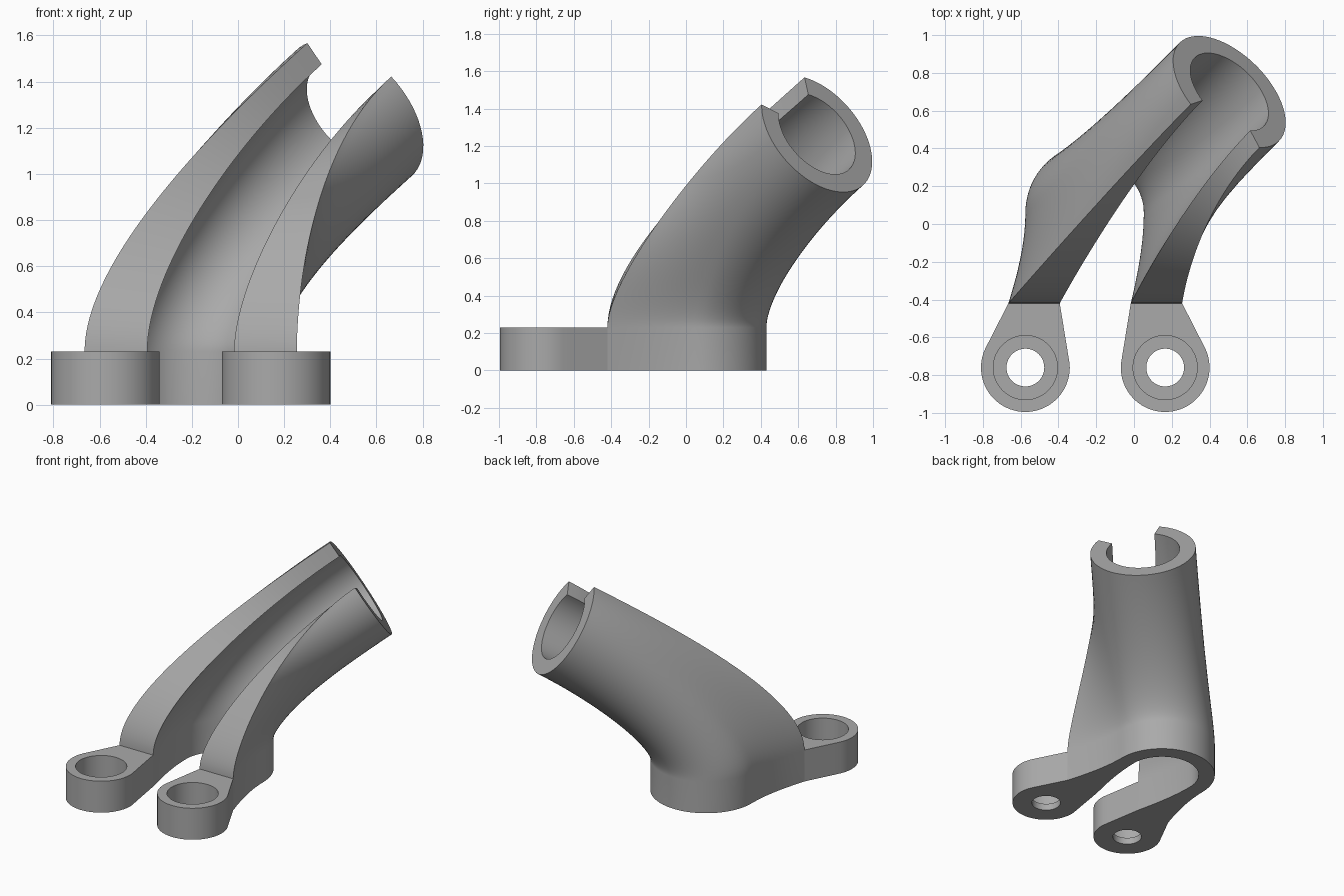
import bpy, bmesh, math
from mathutils import Vector

if "Cube" in bpy.data.objects:
    bpy.data.objects.remove(bpy.data.objects["Cube"])

CX, BACK_Y = -0.205, 0.06        # centre of the base arc
BASE_H, CUT_Y = 0.23, -0.42      # base height, front plane of the slotted body
R_OUT, R_IN = 0.37, 0.257
HALF = math.radians(142.2)       # half sweep of the open tube section

# Frame of the tilted tube end: centre, across the slot, away from the slot
END = Vector((0.505, 0.70, 1.266))
AXIS = Vector((0.593, 0.602, 0.536)).normalized()
E1 = Vector((0.802, -0.505, -0.319))
E1 = (E1 - AXIS * E1.dot(AXIS)).normalized()
E2 = AXIS.cross(E1)

grey = bpy.data.materials.new("plain_grey")
grey.diffuse_color = (0.4, 0.4, 0.4, 1)
grey.use_nodes = True
grey.node_tree.nodes["Principled BSDF"].inputs["Base Color"].default_value = grey.diffuse_color


def bezier(p, t):
    s = 1 - t
    return p[0] * s**3 + p[1] * 3 * s * s * t + p[2] * 3 * s * t * t + p[3] * t**3


def skin(name, rings, closed):
    """Skin quads between rings of points; close into a loop or cap the ends."""
    bm = bmesh.new()
    vs = [[bm.verts.new(p) for p in ring] for ring in rings]
    n = len(vs[0])
    pairs = list(zip(vs, vs[1:])) + ([(vs[-1], vs[0])] if closed else [])
    for a, b in pairs:
        for i in range(n):
            j = (i + 1) % n
            bm.faces.new((a[i], a[j], b[j], b[i]))
    if not closed:               # C-shaped caps as strips from outer to inner wall
        for r in (vs[0], vs[-1]):
            for i in range(n // 2 - 1):
                bm.faces.new((r[i], r[i + 1], r[n - 2 - i], r[n - 1 - i]))
    bmesh.ops.recalc_face_normals(bm, faces=bm.faces)
    me = bpy.data.meshes.new(name)
    bm.to_mesh(me)
    bm.free()
    me.materials.append(grey)
    ob = bpy.data.objects.new(name, me)
    bpy.context.collection.objects.link(ob)
    bpy.ops.object.select_all(action='DESELECT')
    ob.select_set(True)
    bpy.context.view_layer.objects.active = ob
    bpy.ops.object.shade_smooth_by_angle(angle=math.radians(30))
    return ob


def base_point(a, radius, front_x):
    """Base outline: round at the back, then arms running to the front plane."""
    side, b = (1 if a >= 0 else -1), abs(a)
    if b <= math.pi / 2:
        x, y = radius * math.sin(b), BACK_Y + radius * math.cos(b)
    else:
        t = (b - math.pi / 2) / (HALF - math.pi / 2)
        slope = (front_x - radius) * 0.55
        p = bezier([Vector((radius, BACK_Y)), Vector((radius, -0.10)),
                    Vector((front_x - slope, -0.26)), Vector((front_x, CUT_Y))], t)
        x, y = p
    return Vector((CX + side * x, y, BASE_H))


# Slotted body: foot, then a bent loft into the open round tube
N, STEPS = 56, 32
angles = [HALF * (2 * i / N - 1) for i in range(N + 1)]
walls = [(a, R_OUT, 0.46) for a in angles] + [(a, R_IN, 0.188) for a in reversed(angles)]
paths = []
for a, r, fx in walls:
    s = base_point(a, r, fx)
    e = END + E1 * (r * math.sin(a)) + E2 * (r * math.cos(a))
    c = (e - s).length
    h, k = max(0.1, 0.316 * c - 0.22), 0.25 * c + 0.21
    paths.append([s, s + Vector((0, 0, h)), e - AXIS * k, e])
rings = [[Vector((p[0].x, p[0].y, 0)) for p in paths]]
rings += [[bezier(p, t / STEPS) for p in paths] for t in range(STEPS + 1)]
skin("slotted_body", rings, False)


# Mounting ears with counterbored holes, mirrored about the base centre
EAR = Vector((0.37, -0.76))
EAR_R = 0.235


def line(a, b, n):
    return [a.lerp(b, i / n) for i in range(n)]


def ear(name, side):
    arc = [EAR + EAR_R * Vector((math.cos(t), math.sin(t)))
           for t in (math.radians(-185 + 210 * i / 40) for i in range(41))]
    outer, inner = Vector((0.46, CUT_Y)), Vector((0.188, CUT_Y))
    outline = arc[:-1] + line(arc[-1], outer, 6) + line(outer, inner, 8) + line(inner, arc[0], 8)

    def ring(z, r=None):
        pts = outline if r is None else [EAR + (p - EAR).normalized() * r for p in outline]
        return [Vector((CX + side * p.x, p.y, z)) for p in pts]

    skin(name, [ring(BASE_H), ring(BASE_H, 0.17), ring(0.05, 0.17),
                ring(0.05, 0.10), ring(0, 0.10), ring(0)], True)


ear("ear_left", -1)
ear("ear_right", 1)
